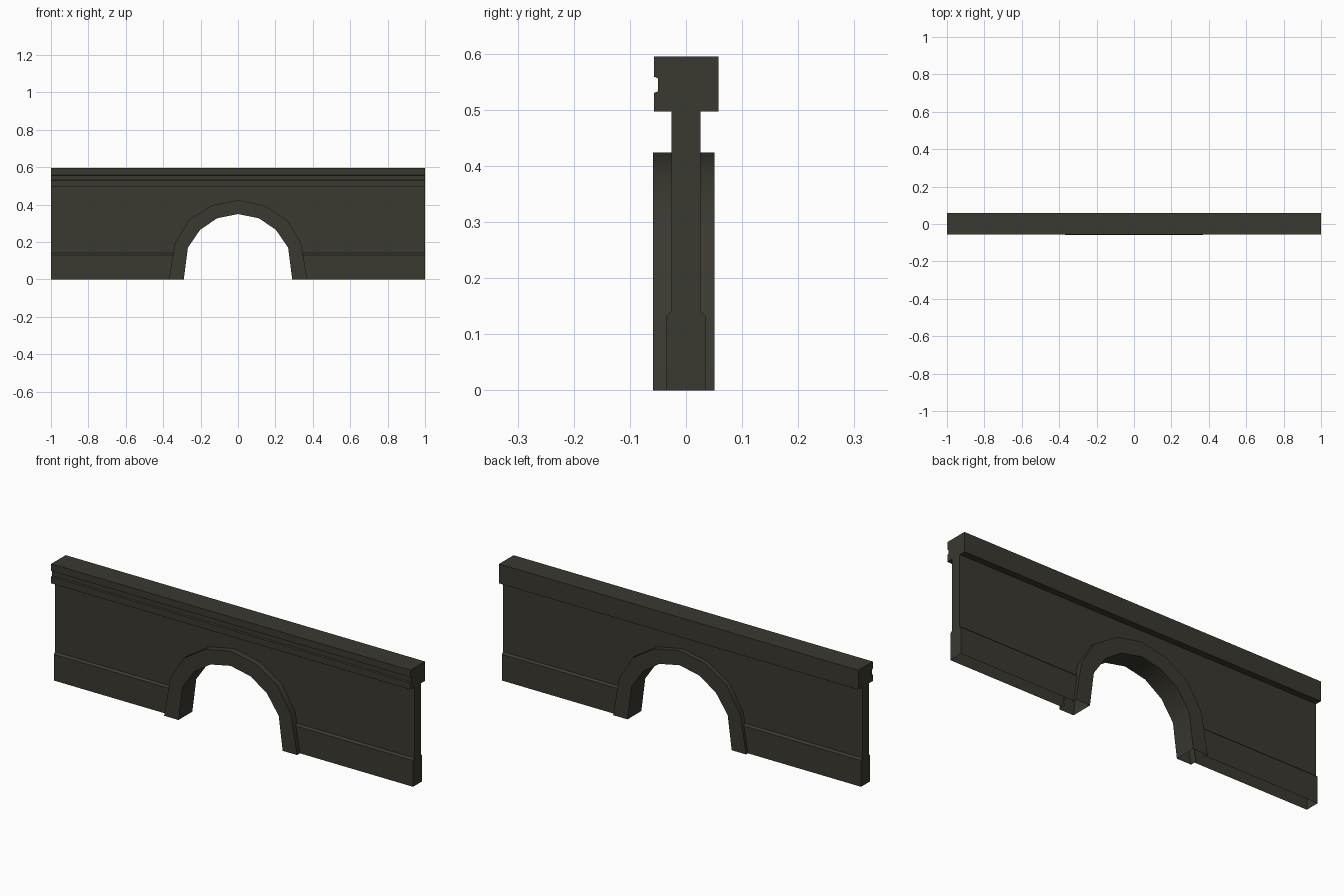
import bpy, bmesh, math

if "Cube" in bpy.data.objects:
    bpy.data.objects.remove(bpy.data.objects["Cube"])

stone = bpy.data.materials.new("dark olive stone")
stone.diffuse_color = (0.042, 0.040, 0.030, 1)
stone.use_nodes = True
stone.node_tree.nodes["Principled BSDF"].inputs["Base Color"].default_value = stone.diffuse_color


def make_object(name, bm):
    me = bpy.data.meshes.new(name)
    bm.to_mesh(me)
    bm.free()
    ob = bpy.data.objects.new(name, me)
    bpy.context.collection.objects.link(ob)
    me.materials.append(stone)
    return ob


def prism(name, points, offset):
    """Closed prism from 3D outline points pushed along offset."""
    bm = bmesh.new()
    face = bm.faces.new([bm.verts.new(p) for p in points])
    new = bmesh.ops.extrude_face_region(bm, geom=[face], use_keep_orig=True)["geom"]
    bmesh.ops.translate(bm, vec=offset, verts=[g for g in new if isinstance(g, bmesh.types.BMVert)])
    bmesh.ops.recalc_face_normals(bm, faces=bm.faces)
    return make_object(name, bm)


def cull(ob, rule):
    """Remove the hidden faces that match a rule on centre and normal."""
    bm = bmesh.new()
    bm.from_mesh(ob.data)
    bm.normal_update()
    bad = [f for f in bm.faces if rule(f.calc_center_median(), f.normal)]
    bmesh.ops.delete(bm, geom=bad, context='FACES')
    bm.to_mesh(ob.data)
    bm.free()


def mirrored(half):
    """Complete a left half outline, ending at x = 0, to the right."""
    return half + [(-x, z) for x, z in reversed(half[:-1])]


inner = mirrored([(-0.29, 0), (-0.268, 0.17), (-0.203, 0.265), (-0.112, 0.327), (0, 0.35)])
outer = mirrored([(-0.37, 0), (-0.337, 0.195), (-0.262, 0.318), (-0.14, 0.396), (0, 0.424)])

# Wall with thicker base course
half = [(0.036, 0), (0.036, 0.132), (0.026, 0.141), (0.026, 0.497)]
profile = half + [(-y, z) for y, z in reversed(half)]
wall = prism("wall_panel", [(-1, y, z) for y, z in profile], (2, 0, 0))

# Arch opening cut through the wall
outline = [(-0.37, -0.1)] + outer + [(0.37, -0.1)]
cutter = prism("arch_cutter", [(x, -0.2, z) for x, z in outline], (0, 0.4, 0))
mod = wall.modifiers.new("arch opening", 'BOOLEAN')
mod.operation = 'DIFFERENCE'
mod.solver = 'EXACT'
mod.object = cutter
bpy.context.view_layer.objects.active = wall
bpy.ops.object.modifier_apply(modifier=mod.name)
bpy.data.objects.remove(cutter, do_unlink=True)
cull(wall, lambda c, n: (abs(n.z) > 0.95 and (c.z < 0.01 or c.z > 0.49))
     or (abs(n.y) < 0.1 and abs(c.x) < 0.45))

# Cap rail with a groove along the front
cap_profile = [(-0.026, 0.497), (-0.057, 0.497), (-0.057, 0.530), (-0.050, 0.533),
               (-0.050, 0.556), (-0.057, 0.559), (-0.057, 0.595), (0.058, 0.595),
               (0.058, 0.497), (0.026, 0.497)]
cap = prism("cap_rail", [(-1, y, z) for y, z in cap_profile], (2, 0, 0))
cull(cap, lambda c, n: n.z < -0.95 and abs(c.y) < 0.01)

# Arch surround: front and back rings, soffit and raised rims
bm = bmesh.new()
front, back = -0.059, 0.051


def strip(a, ya, b, yb, flip=False):
    va = [bm.verts.new((x, ya, z)) for x, z in a]
    vb = [bm.verts.new((x, yb, z)) for x, z in b]
    for i in range(len(a) - 1):
        quad = [va[i], vb[i], vb[i + 1], va[i + 1]]
        bm.faces.new(quad[::-1] if flip else quad)


strip(outer, front, inner, front, True)
strip(inner, front, inner, back, True)
strip(inner, back, outer, back, True)
strip(outer, front, outer, -0.026)
strip(outer, 0.026, outer, back)
bmesh.ops.remove_doubles(bm, verts=bm.verts, dist=1e-5)
bmesh.ops.recalc_face_normals(bm, faces=bm.faces)
bm.normal_update()
# Make sure the front ring looks to the front
ring = min(bm.faces, key=lambda f: f.calc_center_median().y)
if ring.normal.y > 0:
    bmesh.ops.reverse_faces(bm, faces=bm.faces)
arch = make_object("arch_surround", bm)

bpy.ops.object.select_all(action='DESELECT')
arch.select_set(True)
bpy.context.view_layer.objects.active = arch
bpy.ops.object.shade_smooth_by_angle(angle=math.radians(35))
